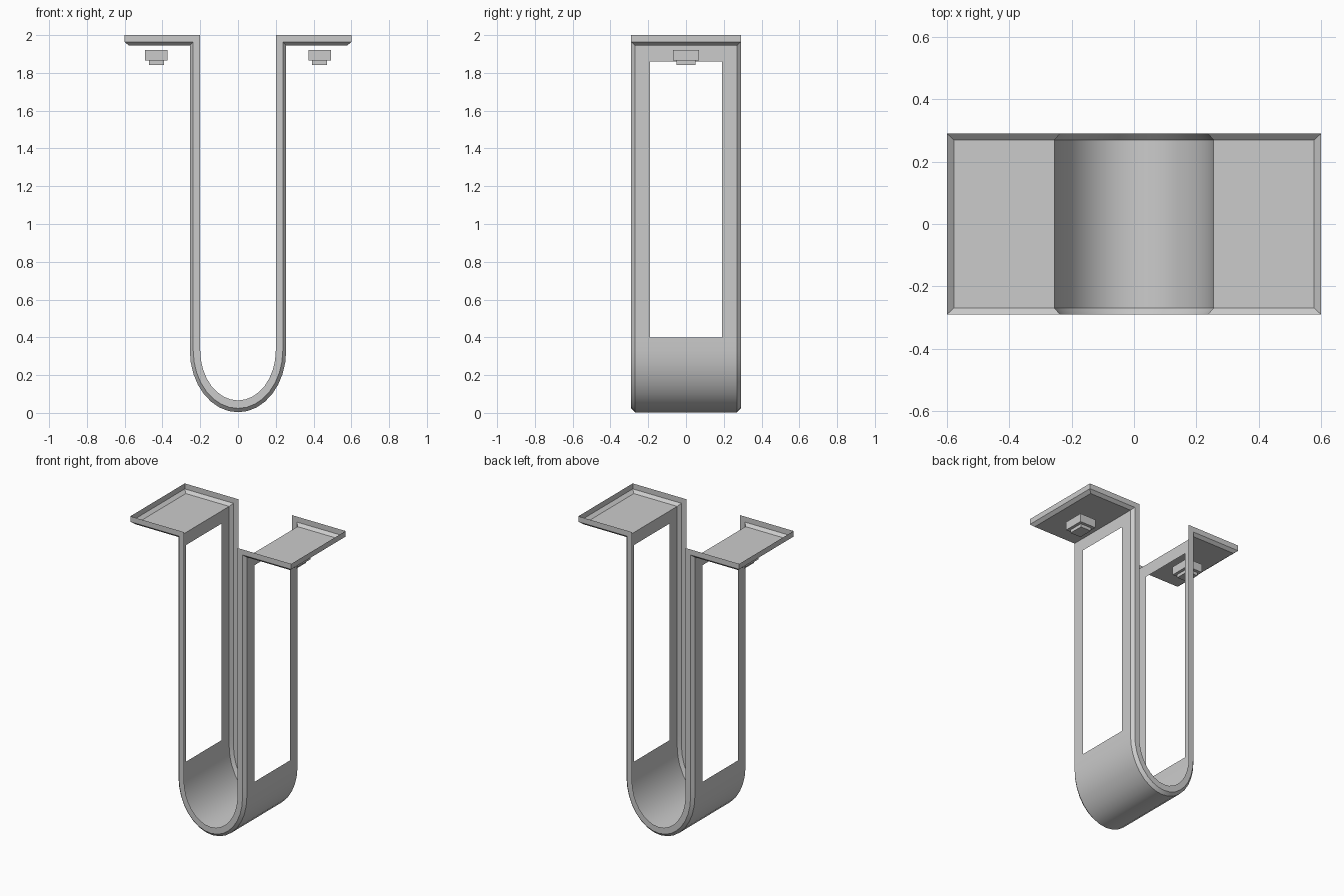
import bpy, bmesh
from math import sin, cos, pi, radians

if "Cube" in bpy.data.objects:
    bpy.data.objects.remove(bpy.data.objects["Cube"])

HALF_W, LEG, TIP, TOP = 0.29, 0.2, 0.6, 2.0
BEND_Z, STEPS = 0.33, 16


def profile(d, tip):
    """U path with two flanges, offset outward by d, from right tip to left tip."""
    a, b = LEG + d, 0.264 + d * 1.14
    right = [(tip, TOP - d), (a, TOP - d), (a, 1.86), (a, 0.4)]
    bend = [(a * cos(pi * i / STEPS), BEND_Z - b * sin(pi * i / STEPS))
            for i in range(STEPS + 1)]
    return right + bend + [(-x, z) for x, z in reversed(right)]


# Bracket: thin tray-section strip with chamfered edges and leg windows
sections = [(-HALF_W, 0, TIP), (-HALF_W, 0.037, TIP), (-0.27, 0.055, TIP - 0.022),
            (-0.19, 0.055, TIP - 0.022)]
sections += [(-y, d, t) for y, d, t in reversed(sections)]

bm = bmesh.new()
rows = [[bm.verts.new((x, y, z)) for x, z in profile(d, t)] for y, d, t in sections]
n = len(rows[0])
for r in range(7):
    for c in range(n - 1):
        if r == 3 and c in (2, n - 4):      # window opening
            continue
        bm.faces.new((rows[r][c], rows[r][c + 1], rows[r + 1][c + 1], rows[r + 1][c]))
# Flange end walls and end chamfers
for c, flip in ((0, False), (n - 1, True)):
    for ring in ((0, 1, 6, 7), (1, 2, 3, 4, 5, 6)):
        vs = [rows[i][c] for i in ring]
        bm.faces.new(vs[::-1] if flip else vs)
mesh = bpy.data.meshes.new("bracket")
bm.to_mesh(mesh)
bm.free()
bracket = bpy.data.objects.new("bracket", mesh)
bpy.context.collection.objects.link(bracket)
bpy.ops.object.select_all(action='DESELECT')
bracket.select_set(True)
bpy.context.view_layer.objects.active = bracket
bpy.ops.object.shade_smooth_by_angle(angle=radians(30))


def block(name, x, size, z0, z1):
    bpy.ops.mesh.primitive_cube_add(size=1, location=(x, 0, (z0 + z1) / 2))
    o = bpy.context.object
    o.name = name
    o.scale = (size[0], size[1], z1 - z0)


# Stepped fasteners below each flange
for side, x in (("left", -0.432), ("right", 0.432)):
    block(side + "_fastener_head", x, (0.12, 0.14, 0), 1.865, 1.922)
    block(side + "_fastener_tip", x, (0.08, 0.10, 0), 1.843, 1.865)
